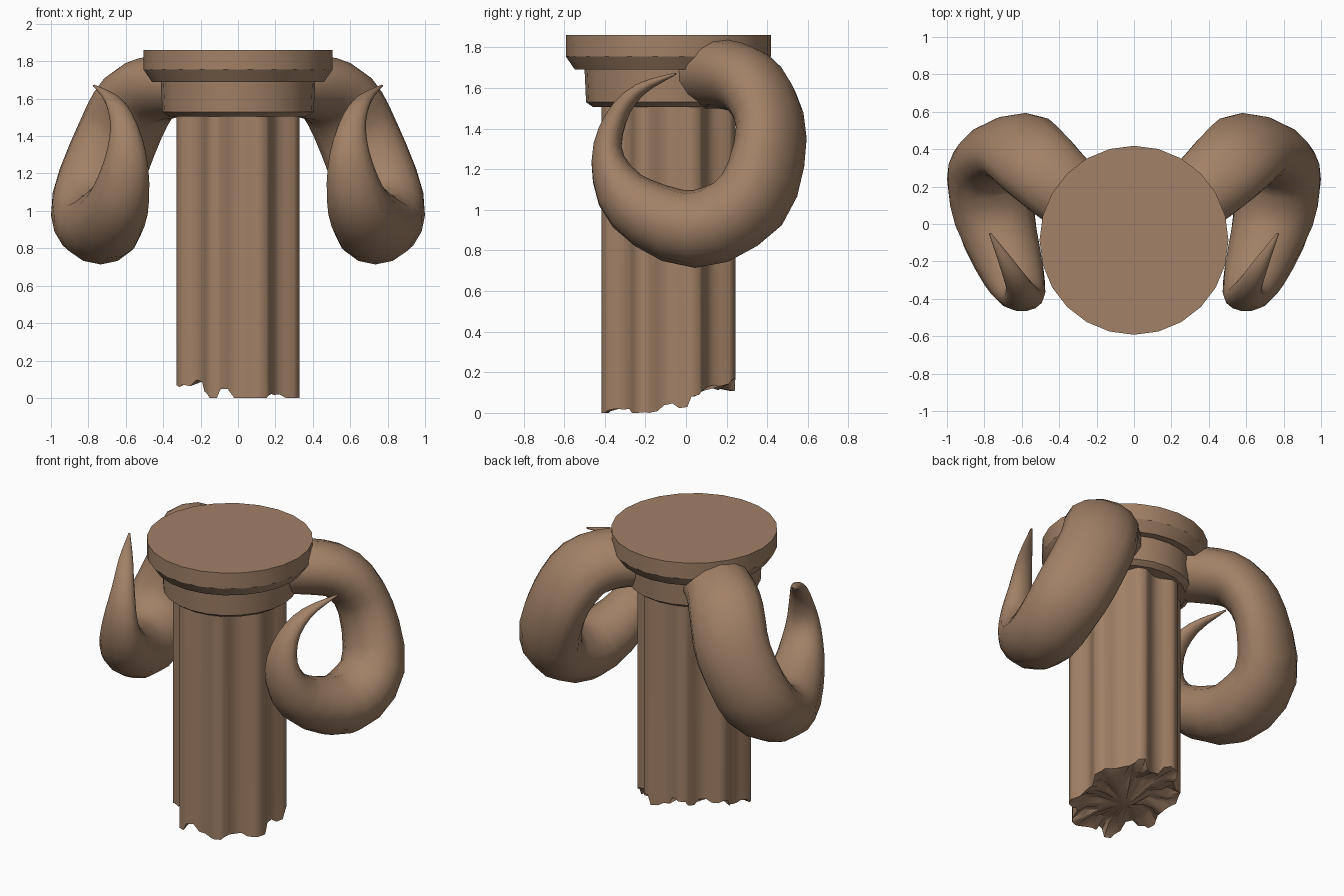
import bpy, bmesh, math, random
from mathutils import Vector

if "Cube" in bpy.data.objects:
    bpy.data.objects.remove(bpy.data.objects["Cube"])

random.seed(4)
CY = -0.087  # column axis sits slightly forward

stone = bpy.data.materials.new("warm brown stone")
stone.diffuse_color = (0.36, 0.22, 0.135, 1)
stone.use_nodes = True
stone.node_tree.nodes["Principled BSDF"].inputs["Base Color"].default_value = stone.diffuse_color


def skin(name, rings, angle=35):
    """Join closed rings of points into a capped, smooth-shaded tube."""
    bm = bmesh.new()
    vr = [[bm.verts.new(p) for p in r] for r in rings]
    n = len(vr[0])
    for a, b in zip(vr, vr[1:]):
        for i in range(n):
            j = (i + 1) % n
            bm.faces.new((a[i], a[j], b[j], b[i]))
    bm.faces.new(vr[0])
    bm.faces.new(vr[-1])
    bmesh.ops.recalc_face_normals(bm, faces=bm.faces)
    me = bpy.data.meshes.new(name)
    bm.to_mesh(me)
    bm.free()
    me.materials.append(stone)
    ob = bpy.data.objects.new(name, me)
    bpy.context.collection.objects.link(ob)
    bpy.ops.object.select_all(action='DESELECT')
    ob.select_set(True)
    bpy.context.view_layer.objects.active = ob
    bpy.ops.object.shade_smooth_by_angle(angle=math.radians(angle))
    return ob


def circle(r, z, n=24):
    return [Vector((r * math.sin(math.tau * i / n), CY - r * math.cos(math.tau * i / n), z))
            for i in range(n)]


# Capital: slab with chamfered underside, and the collar below it
skin("capital_slab", [circle(r, z) for r, z in
                      [(0.46, 1.69), (0.505, 1.755), (0.505, 1.86)]], 25)
skin("capital_collar", [circle(r, z) for r, z in
                        [(0.37, 1.505), (0.405, 1.53), (0.413, 1.70)]], 25)

# Shaft with eight hollow flutes between broad ridges, broken lower end
FLUTE = [(-16, 0.340), (-10, 0.312), (-4, 0.293), (4, 0.293), (10, 0.312), (16, 0.340),
         (19, 0.349), (26, 0.349)]
SECTION = [(math.radians(45 * k + a), r) for k in range(8) for a, r in FLUTE]
N = len(SECTION)


def flute_ring(scale, zfun):
    ring = []
    for i, (a, r) in enumerate(SECTION):
        x, y = scale * r * math.sin(a), -scale * r * math.cos(a)
        ring.append(Vector((x, CY + y, zfun(x, y, i))))
    return ring


def jagged(lift, amount):
    chips = [random.uniform(-amount, amount) for _ in range(N // 2)]
    return lambda x, y, i: max(0.0, 0.07 + 0.22 * y - 0.12 * x + lift + chips[i // 2])


skin("fluted_shaft", [
    flute_ring(0.15, lambda x, y, i: 0.05),
    flute_ring(0.5, jagged(0.03, 0.02)),
    flute_ring(0.78, jagged(0.03, 0.03)),
    flute_ring(1.0, jagged(0.01, 0.035)),
    flute_ring(1.0, lambda x, y, i: 1.52),
], 55)

# Curled horns: x, y, z, half width across, half thickness in the curl plane
HORN = [
    (0.21, 0.06, 1.66, 0.19, 0.16),
    (0.39, 0.20, 1.665, 0.21, 0.17),
    (0.535, 0.335, 1.60, 0.23, 0.165),
    (0.65, 0.42, 1.38, 0.235, 0.155),
    (0.77, 0.325, 1.05, 0.235, 0.18),
    (0.745, 0.04, 0.905, 0.22, 0.19),
    (0.645, -0.265, 1.03, 0.17, 0.15),
    (0.60, -0.385, 1.25, 0.12, 0.083),
    (0.61, -0.345, 1.45, 0.075, 0.055),
    (0.67, -0.23, 1.59, 0.045, 0.032),
    (0.77, -0.05, 1.67, 0.006, 0.005),
]


def smooth_path(pts, steps):
    """Catmull-Rom interpolation through all values."""
    n, out = len(pts), []
    for k in range(n - 1):
        p = [pts[max(0, min(n - 1, k + d))] for d in (-1, 0, 1, 2)]
        for s in range(steps):
            t = s / steps
            out.append([0.5 * (2 * b + (c - a) * t + (2 * a - 5 * b + 4 * c - d) * t * t
                               + (3 * b - a - 3 * c + d) * t ** 3)
                        for a, b, c, d in zip(*p)])
    return out + [list(pts[-1])]


path = smooth_path(HORN, 3)
centres = [Vector(p[:3]) for p in path]
horn_rings = []
for k, p in enumerate(path):
    tan = (centres[min(k + 1, len(path) - 1)] - centres[max(k - 1, 0)]).normalized()
    # the section leans forward at the back of the curl, less at the front
    u = Vector((1, -0.5 * max(0.0, min(1.0, p[1] / 0.3)), 0.2))
    u = (u - tan * u.dot(tan)).normalized()
    v = tan.cross(u)
    horn_rings.append([centres[k] + u * p[3] * math.cos(math.tau * i / 14)
                       + v * p[4] * math.sin(math.tau * i / 14) for i in range(14)])

for side, label in ((1, "right"), (-1, "left")):
    skin("horn_" + label, [[Vector((q.x * side, q.y, q.z)) for q in r]
                           for r in horn_rings], 50)
